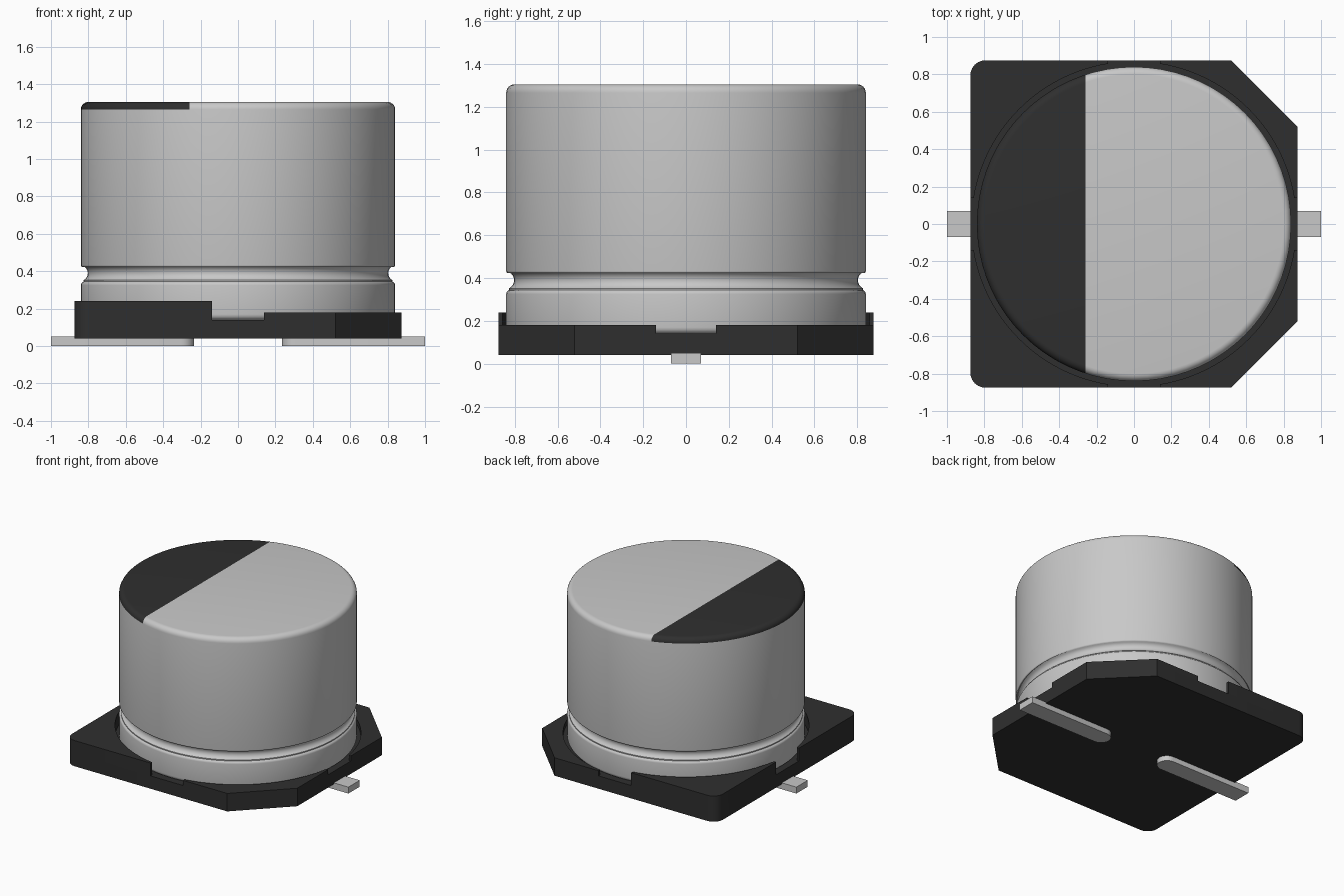
import bpy, bmesh
from math import sin, cos, pi, asin, radians
from mathutils import Vector, Matrix

cube = bpy.data.objects.get("Cube")
if cube:
    bpy.data.objects.remove(cube, do_unlink=True)


def material(name, value, rough):
    m = bpy.data.materials.new(name)
    m.use_nodes = True
    color = (value, value, value, 1)
    m.diffuse_color = color
    bsdf = m.node_tree.nodes["Principled BSDF"]
    bsdf.inputs["Base Color"].default_value = color
    bsdf.inputs["Roughness"].default_value = rough
    return m


SILVER = material("silver metal", 0.58, 0.4)
BLACK = material("black plastic", 0.028, 0.6)

HALF = 0.875      # half width of the base
NOTCH = 0.14      # half width of the notches
FLOOR = 0.14      # top of the base floor
POCKET = 0.868    # radius of the round pocket
CAN = 0.84        # radius of the can
STRIPE_X = -0.26  # edge of the polarity mark


def arc(cx, cz, r, a0, a1, n):
    """Points on an arc, angles in degrees."""
    return [(cx + r * cos(radians(a0 + (a1 - a0) * i / n)),
             cz + r * sin(radians(a0 + (a1 - a0) * i / n))) for i in range(n + 1)]


def prism(bm, outline, z0, z1):
    """Extrude a flat outline between two heights."""
    face = bm.faces.new([bm.verts.new((x, y, z0)) for x, y in outline])
    ext = bmesh.ops.extrude_face_region(bm, geom=[face], use_keep_orig=True)
    top = [v for v in ext["geom"] if isinstance(v, bmesh.types.BMVert)]
    bmesh.ops.translate(bm, verts=top, vec=(0, 0, z1 - z0))


def finish(bm, name, mats):
    bmesh.ops.recalc_face_normals(bm, faces=bm.faces[:])
    mesh = bpy.data.meshes.new(name)
    bm.to_mesh(mesh)
    bm.free()
    for m in mats:
        mesh.materials.append(m)
    mesh.shade_smooth()
    mesh.set_sharp_from_angle(angle=radians(32))
    obj = bpy.data.objects.new(name, mesh)
    bpy.context.collection.objects.link(obj)
    return obj


def corner(sx, sy):
    """Outer corner of the base: cut on the left side, rounded on the right."""
    if sx > 0:
        pts = [(HALF, 0.52), (0.52, HALF)]
    else:
        pts = arc(HALF - 0.08, HALF - 0.08, 0.08, 0, 90, 6)
    return [(sx * x, sy * y) for x, y in pts]


# Base: floor plate, plus four corner walls around a round pocket
bm = bmesh.new()
floor = (corner(1, 1) + corner(-1, 1)[::-1] + corner(-1, -1) + corner(1, -1)[::-1])
prism(bm, floor, 0.04, FLOOR)
a = math_a = asin(NOTCH / POCKET) * 180 / pi
for sx in (1, -1):
    for sy in (1, -1):
        inner = [(sx * x, sy * y) for x, y in arc(0, 0, POCKET, 90 - a, a, 24)]
        wall = ([(sx * HALF, sy * NOTCH)] + corner(sx, sy)
                + [(sx * NOTCH, sy * HALF)] + inner)
        prism(bm, wall, FLOOR, 0.18 if sx > 0 else 0.24)
finish(bm, "base", [BLACK])

# Can: turned profile with rounded rims and a pinched groove
profile = [(0.80, 0.13)]
profile += arc(CAN - 0.03, FLOOR + 0.03, 0.03, -80, 0, 4)
profile += arc(CAN - 0.02, 0.325, 0.02, 0, 70, 4)
profile += arc(CAN + 0.005, 0.39, 0.042, 245, 115, 8)
profile += arc(CAN - 0.012, 0.433, 0.012, -60, 0, 3)
profile += arc(CAN - 0.04, 1.265, 0.04, 0, 90, 6)
bm = bmesh.new()
verts = [bm.verts.new((r, 0, z)) for r, z in profile]
edges = [bm.edges.new(pair) for pair in zip(verts, verts[1:])]
bmesh.ops.spin(bm, geom=verts + edges, cent=(0, 0, 0), axis=(0, 0, 1),
               angle=2 * pi, steps=72)
bmesh.ops.remove_doubles(bm, verts=bm.verts[:], dist=0.0005)
bmesh.ops.holes_fill(bm, edges=bm.edges[:], sides=0)

# Polarity mark: cut the top and its rim along a straight line
cap = [f for f in bm.faces if min(v.co.z for v in f.verts) > 1.26]
geom = set(cap)
for f in cap:
    geom.update(f.verts, f.edges)
bmesh.ops.bisect_plane(bm, geom=list(geom), plane_co=(STRIPE_X, 0, 0),
                       plane_no=(1, 0, 0), dist=0.0001)
for f in bm.faces:
    if min(v.co.z for v in f.verts) > 1.26 and f.calc_center_median().x < STRIPE_X:
        f.material_index = 1
finish(bm, "can", [SILVER, BLACK])

# Leads: flat strips with a rounded inner end
for side, name in ((1, "left_lead"), (-1, "right_lead")):
    bm = bmesh.new()
    strip = [(1, -0.07), (1, 0.07)] + arc(0.305, 0, 0.07, 90, 270, 12)
    prism(bm, [(side * x, y) for x, y in strip], 0, 0.05)
    finish(bm, name, [SILVER])
